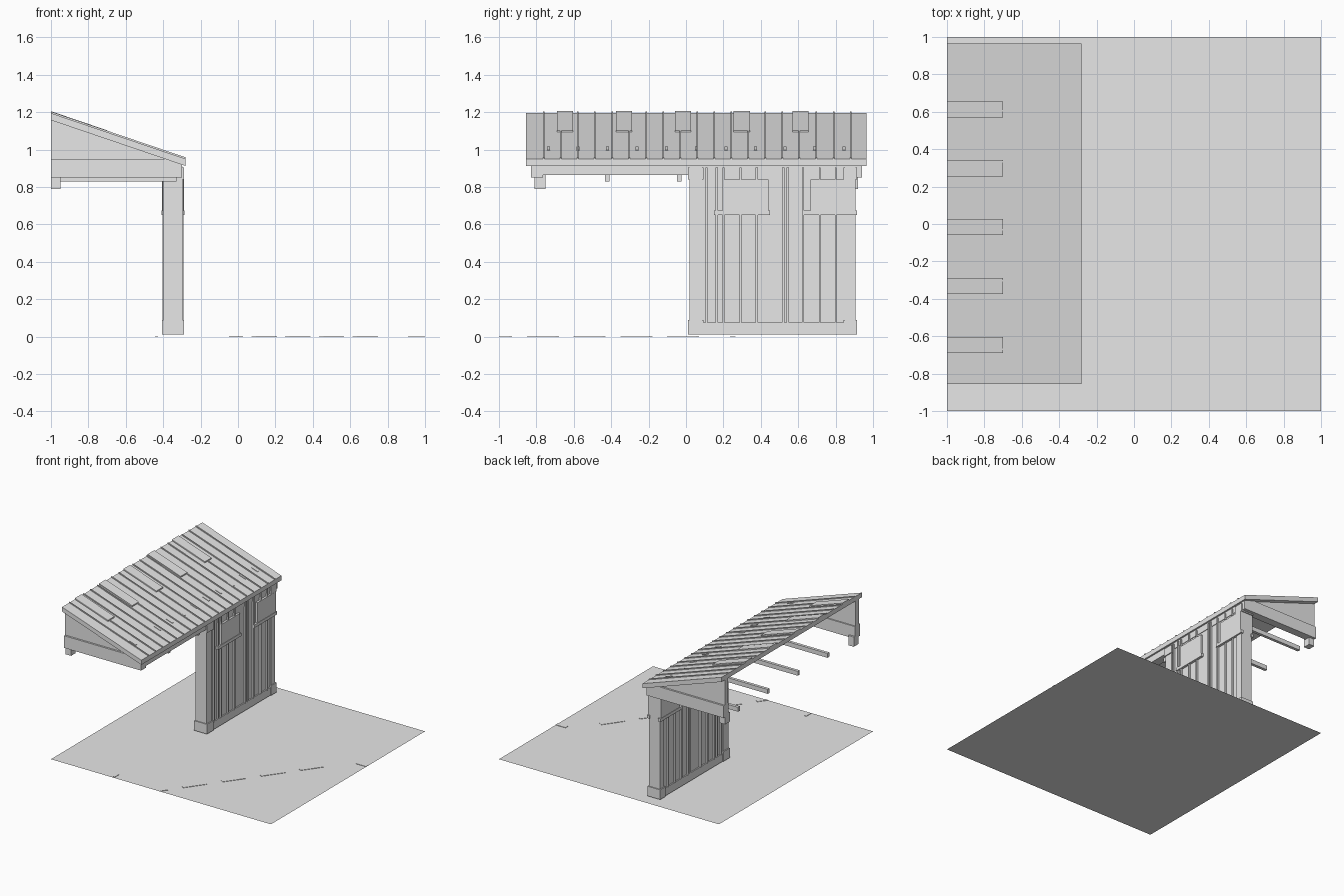
import bpy
import bmesh
import math
from mathutils import Vector

cube = bpy.data.objects.get("Cube")
if cube:
    bpy.data.objects.remove(cube, do_unlink=True)

GREY = bpy.data.materials.new("plain grey")
GREY.use_nodes = True
GREY.diffuse_color = (0.8, 0.8, 0.8, 1)
GREY.node_tree.nodes["Principled BSDF"].inputs["Base Color"].default_value = (0.8, 0.8, 0.8, 1)


def finish(name, bm):
    mesh = bpy.data.meshes.new(name)
    bmesh.ops.recalc_face_normals(bm, faces=bm.faces)
    bm.to_mesh(mesh)
    bm.free()
    mesh.materials.append(GREY)
    obj = bpy.data.objects.new(name, mesh)
    bpy.context.collection.objects.link(obj)
    return obj


def add_prism(bm, profile, y0, y1):
    """Extrude an (x, z) outline from y0 to y1."""
    face = bm.faces.new([bm.verts.new((x, y0, z)) for x, z in profile])
    ext = bmesh.ops.extrude_face_region(bm, geom=[face])["geom"]
    verts = [v for v in ext if isinstance(v, bmesh.types.BMVert)]
    bmesh.ops.translate(bm, verts=verts, vec=(0, y1 - y0, 0))


def prism(name, profile, y0, y1):
    bm = bmesh.new()
    add_prism(bm, profile, y0, y1)
    return finish(name, bm)


def rect(x0, x1, z0, z1):
    return [(x0, z0), (x1, z0), (x1, z1), (x0, z1)]


def box(name, x, y, z):
    return prism(name, rect(*x, *z), *y)


# Roof slope: height of the slab top at a given x
RIDGE, EAVE = -1.0, -0.28
ROOF_Y = (-0.855, 0.965)


def top(x):
    return 1.195 - 0.34 * (x - RIDGE)


def sloped(x0, x1, low, high):
    return [(x0, top(x0) + low), (x1, top(x1) + low),
            (x1, top(x1) + high), (x0, top(x0) + high)]


# Ground sheet
bm = bmesh.new()
bmesh.ops.create_grid(bm, x_segments=1, y_segments=1, size=1)
finish("ground", bm)


# Painted ground markings, trimmed at the ground's edge
def marking(name, x, y, length, width, angle):
    bm = bmesh.new()
    bmesh.ops.create_cube(bm, size=1)
    bmesh.ops.scale(bm, verts=bm.verts, vec=(length, width, 0.003))
    turn = math.radians(angle)
    for v in bm.verts:
        px, py, pz = v.co
        v.co = Vector((x + px * math.cos(turn) - py * math.sin(turn),
                       y + px * math.sin(turn) + py * math.cos(turn), pz + 0.0016))
    for normal in ((0, -1, 0), (1, 0, 0)):
        bmesh.ops.bisect_plane(bm, geom=bm.verts[:] + bm.edges[:] + bm.faces[:],
                               plane_co=normal, plane_no=normal, clear_outer=True)
    finish(name, bm)


for i in range(5):
    marking("ground_dash", -0.04 + 0.18 * i, -1.015 + 0.25 * i, 0.19, 0.03, 54)
marking("ground_tick_front", -0.435, -0.96, 0.016, 0.06, 0)
marking("ground_tick_side", 0.955, 0.25, 0.09, 0.03, 0)

# Roof slab with standing seams
prism("roof_slab", sloped(RIDGE, EAVE, -0.038, 0), *ROOF_Y)
bm = bmesh.new()
for i in range(19):
    y = -0.76 + 0.0911 * i
    add_prism(bm, sloped(RIDGE, EAVE, -0.002, 0.008), y - 0.004, y + 0.004)
finish("roof_seams", bm)

# Ridge patches and small seam clips
bm = bmesh.new()
for i in range(5):
    y = -0.647 + 0.315 * i
    add_prism(bm, sloped(RIDGE, -0.7, -0.002, 0.01), y - 0.043, y + 0.043)
finish("ridge_patches", bm)
bm = bmesh.new()
for i in range(11):
    y = -0.735 + 0.158 * i
    add_prism(bm, sloped(-0.465, -0.41, -0.002, 0.004), y - 0.008, y + 0.008)
finish("roof_clips", bm)

# Gable ends, mirrored about the middle of the roof
MID = sum(ROOF_Y) / 2
BEAM_X = -0.3
for name, s in (("front", -1), ("back", 1)):
    def span(a, b):
        return MID + s * a, MID + s * b
    knee = -0.39
    prism(name + "_gable_panel",
          [(RIDGE, 0.945), (knee, 0.945), (knee, top(knee) - 0.03),
           (RIDGE, top(RIDGE) - 0.03)], *span(0.83, 0.87))
    prism(name + "_gable_beam",
          [(RIDGE, 0.85), (-0.36, 0.85), (BEAM_X, 0.85), (BEAM_X, top(BEAM_X) - 0.03),
           (knee, 0.95), (RIDGE, 0.95)], *span(0.82, 0.885))
    box(name + "_beam_bracket", (RIDGE, -0.95), span(0.805, 0.865), (0.79, 0.87))

# Eave beam and ceiling joists
box("eave_beam", (-0.37, BEAM_X), (-0.77, 0.89), (0.865, 0.918))
for y in (-0.42, -0.035, 0.355, 0.74):
    box("ceiling_joist", (RIDGE, -0.33), (y - 0.012, y + 0.012), (0.83, 0.866))

# Wall core and plinth
WALL_X = -0.347
box("wall_core", (WALL_X - 0.042, WALL_X + 0.042), (0.03, 0.9), (0.01, 0.915))
box("wall_plinth", (WALL_X - 0.052, WALL_X + 0.052), (0.015, 0.905), (0.01, 0.075))

# Corner posts with wider feet and heads
for name, y0, y1 in (("front", 0.018, 0.085), ("back", 0.85, 0.905)):
    for part, grow, z in (("post", 0, (0.01, 0.91)), ("post_foot", 0.008, (0.01, 0.09)),
                          ("post_head", 0.008, (0.84, 0.905))):
        half = 0.05 + grow
        box(name + "_" + part, (WALL_X - half, WALL_X + half), (y0 - grow, y1 + grow), z)

# Siding details on both wall faces
battens = [(0.11, 0.01), (0.165, 0.012), (0.2, 0.012), (0.292, 0.012), (0.378, 0.012),
           (0.52, 0.014), (0.545, 0.014), (0.625, 0.012), (0.715, 0.008), (0.8, 0.008)]
for face, s in (("outer", 1), ("inner", -1)):
    def out(a, b):
        return WALL_X + s * a, WALL_X + s * b
    bm = bmesh.new()
    for y, width in battens:
        add_prism(bm, rect(*out(0.04, 0.056), 0.07, 0.905), y - width / 2, y + width / 2)
    finish(face + "_wall_battens", bm)
    for y0, y1 in ((0.15, 0.45), (0.62, 0.915)):
        box(face + "_shutter", out(0.04, 0.059), (y0 + 0.045, y1 - 0.01), (0.65, 0.84))
        box(face + "_shutter_sill", out(0.04, 0.062), (y0, y1), (0.65, 0.675))
